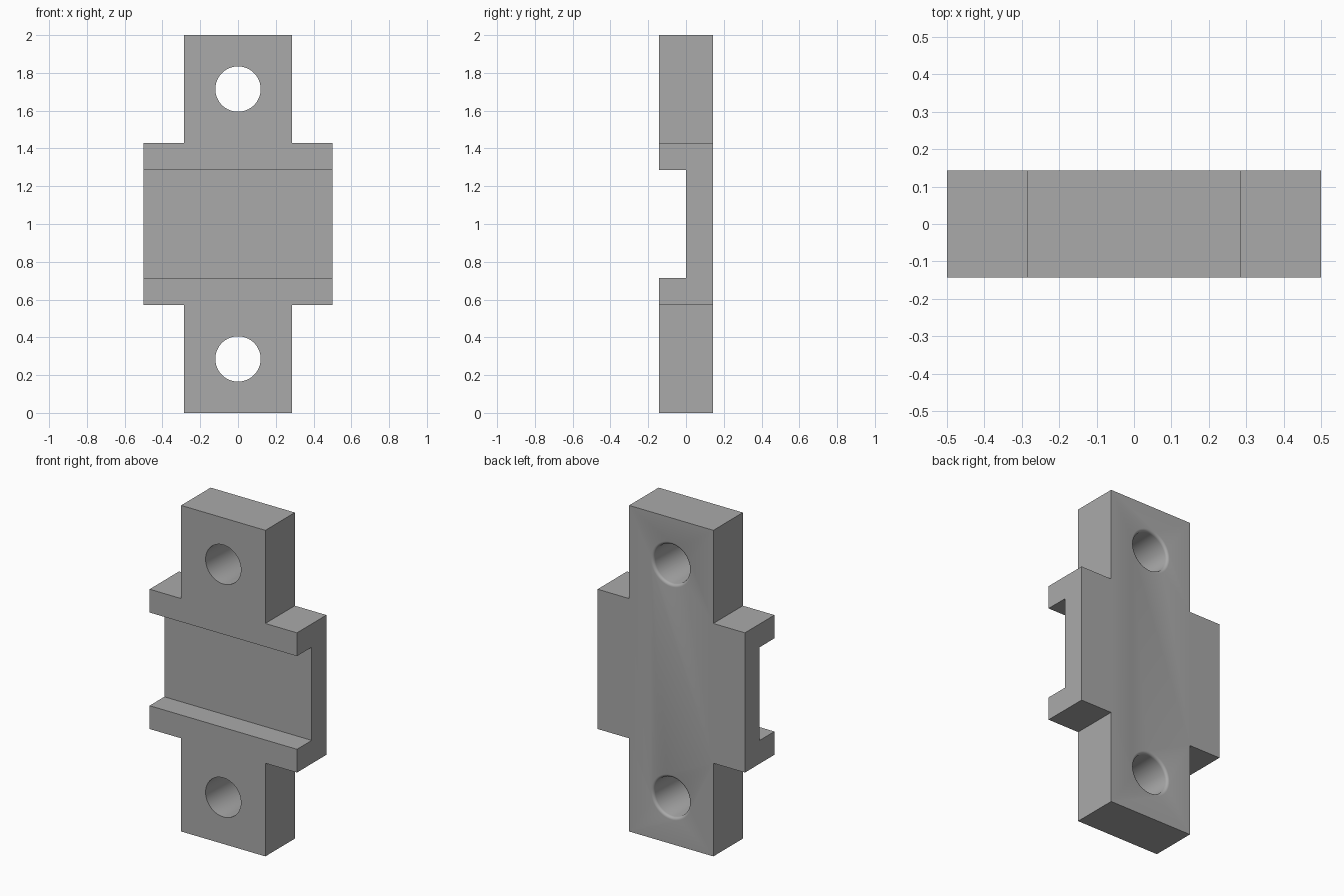
import bpy, bmesh, math
from mathutils import Matrix

cube = bpy.data.objects.get("Cube")
if cube:
    bpy.data.objects.remove(cube, do_unlink=True)

HALF_DEPTH = 1 / 7       # half thickness of the whole bracket
TAB, BODY = 2 / 7, 0.5   # half widths of tabs and centre body
STEP = 3 / 7             # body half height
HOLE, LIP = 0.12, 0.017  # hole radius and rounded rear rim

grey = bpy.data.materials.new("plain grey")
grey.use_nodes = True
colour = (0.4, 0.4, 0.4, 1)
grey.diffuse_color = colour
grey.node_tree.nodes["Principled BSDF"].inputs["Base Color"].default_value = colour


def finish(name, bm):
    bmesh.ops.recalc_face_normals(bm, faces=bm.faces)
    mesh = bpy.data.meshes.new(name)
    bm.to_mesh(mesh)
    bm.free()
    obj = bpy.data.objects.new(name, mesh)
    bpy.context.collection.objects.link(obj)
    mesh.materials.append(grey)
    return obj


def cut(target, cutter):
    mod = target.modifiers.new(cutter.name, "BOOLEAN")
    mod.operation, mod.solver, mod.object = "DIFFERENCE", "EXACT", cutter
    cutter.hide_render = True
    cutter.hide_set(True)


# Cross-shaped plate, extruded front to back
quarter = [(TAB, 1), (TAB, STEP), (BODY, STEP)]
right = quarter + [(x, -z) for x, z in reversed(quarter)]
outline = right + [(-x, -z) for x, z in right]
bm = bmesh.new()
face = bm.faces.new([bm.verts.new((x, -HALF_DEPTH, z + 1)) for x, z in outline])
extruded = bmesh.ops.extrude_face_region(bm, geom=[face])["geom"]
bmesh.ops.translate(bm, vec=(0, 2 * HALF_DEPTH, 0),
                    verts=[v for v in extruded if isinstance(v, bmesh.types.BMVert)])
bracket = finish("mounting_bracket", bm)

# Channel across the front
bm = bmesh.new()
bmesh.ops.create_cube(bm, size=1, matrix=Matrix.Translation((0, -0.25, 1))
                      @ Matrix.Diagonal((1.5, 0.5, 4 / 7, 1)))
cut(bracket, finish("channel_cutter", bm))

# Screw holes with a rounded rim at the back
for name, z in (("lower_hole_cutter", 2 / 7), ("upper_hole_cutter", 12 / 7)):
    profile = [(0, -0.3), (HOLE, -0.3)]
    for i in range(5):
        a = math.pi / 2 * i / 4
        profile.append((HOLE + LIP * (1 - math.cos(a)),
                        HALF_DEPTH - LIP * (1 - math.sin(a))))
    profile += [(HOLE + LIP, 0.3), (0, 0.3)]
    bm = bmesh.new()
    verts = [bm.verts.new((r, y, z)) for r, y in profile]
    edges = [bm.edges.new(pair) for pair in zip(verts, verts[1:])]
    bmesh.ops.spin(bm, geom=verts + edges, cent=(0, 0, z), axis=(0, 1, 0),
                   angle=2 * math.pi, steps=64)
    bmesh.ops.remove_doubles(bm, verts=bm.verts, dist=0.0005)
    cut(bracket, finish(name, bm))

# Apply the cuts and shade the hole walls smoothly
bpy.ops.object.select_all(action="DESELECT")
bpy.context.view_layer.objects.active = bracket
bracket.select_set(True)
for mod in list(bracket.modifiers):
    cutter = mod.object
    bpy.ops.object.modifier_apply(modifier=mod.name)
    bpy.data.objects.remove(cutter, do_unlink=True)
bpy.ops.object.shade_smooth_by_angle(angle=math.radians(30))
